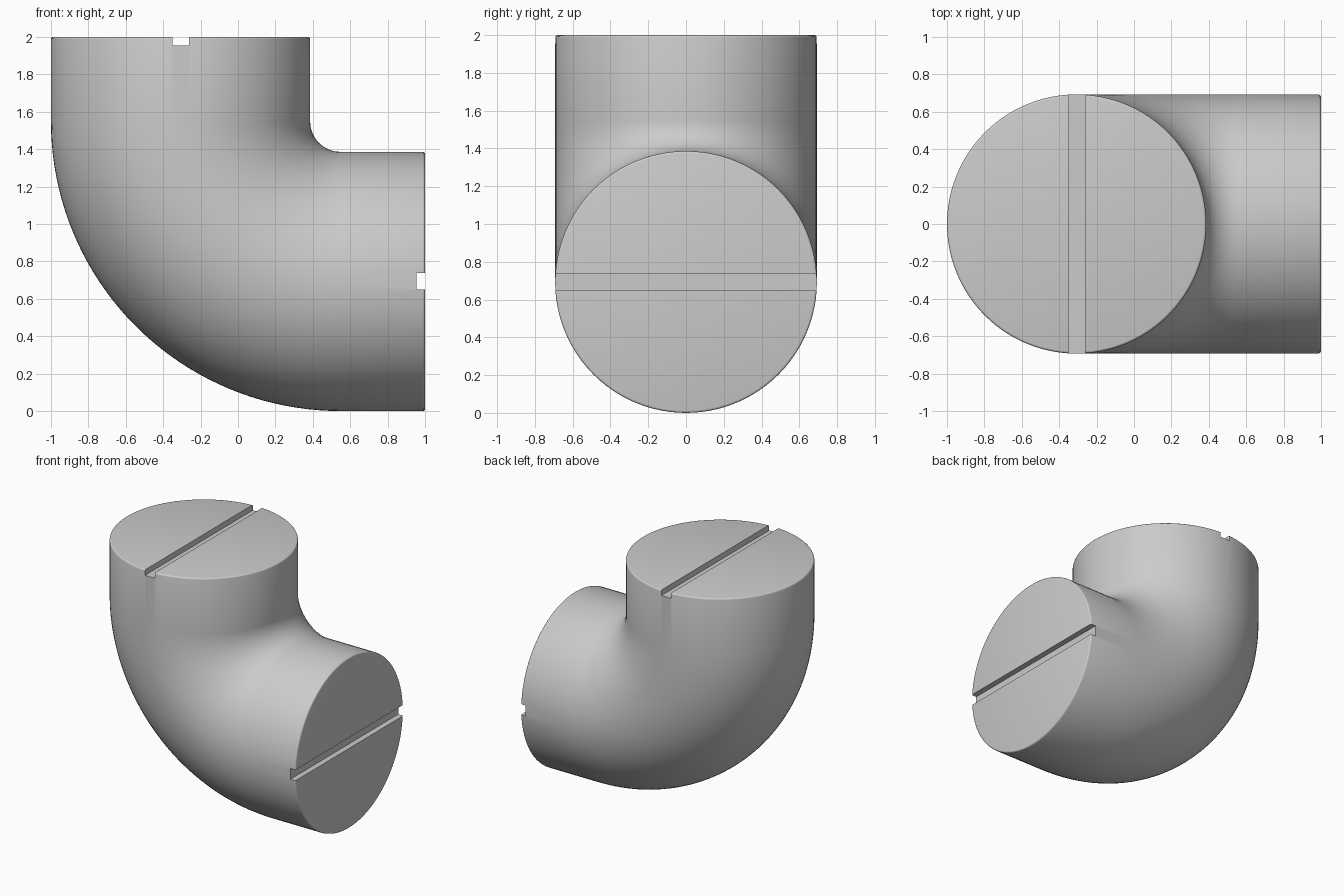
import bpy, bmesh, math
from mathutils import Vector

cube = bpy.data.objects.get("Cube")
if cube:
    bpy.data.objects.remove(cube, do_unlink=True)

R = 0.693             # pipe radius
BEND = 0.855          # bend radius of the centre line
AXIS = -1 + R         # x of the upright pipe axis
ROUND = 0.012         # rounding of the end rims
SIDES, STEPS = 96, 40
hub = Vector((AXIS + BEND, 0, R + BEND))

grey = bpy.data.materials.new("plain grey")
grey.use_nodes = True
colour = (0.6, 0.6, 0.6, 1)
grey.diffuse_color = colour
grey.node_tree.nodes["Principled BSDF"].inputs["Base Color"].default_value = colour

# Stations along the centre line: (centre, sideways direction, radius)
rim = [(ROUND * (1 - math.sin(a)), R - ROUND * (1 - math.cos(a)))
       for a in (math.radians(d) for d in (90, 60, 30, 0))]
top = [(Vector((AXIS, 0, 2 - drop)), Vector((1, 0, 0)), r) for drop, r in reversed(rim)]
top = top[::1]
top = sorted(top, key=lambda s: -s[0].z)
bend = []
for i in range(STEPS + 1):
    a = math.pi / 2 * i / STEPS
    side = Vector((math.cos(a), 0, math.sin(a)))
    bend.append((hub - side * BEND, side, R))
end = [(Vector((1 - drop, 0, R)), Vector((0, 0, 1)), r) for drop, r in rim]
end.sort(key=lambda s: s[0].x)

# Elbow: circular sections swept along the bend, closed with flat caps
bm = bmesh.new()
rings = []
for centre, side, r in top + bend + end:
    angles = [2 * math.pi * k / SIDES for k in range(SIDES)]
    rings.append([bm.verts.new(centre + side * r * math.cos(t) + Vector((0, r * math.sin(t), 0)))
                  for t in angles])
for a, b in zip(rings, rings[1:]):
    for k in range(SIDES):
        n = (k + 1) % SIDES
        bm.faces.new((a[k], a[n], b[n], b[k]))
bm.faces.new(rings[0])
bm.faces.new(rings[-1])
bmesh.ops.recalc_face_normals(bm, faces=bm.faces)
mesh = bpy.data.meshes.new("pipe_elbow")
bm.to_mesh(mesh)
bm.free()
elbow = bpy.data.objects.new("pipe_elbow", mesh)
mesh.materials.append(grey)
bpy.context.collection.objects.link(elbow)


# Straight slots cut across both end caps
def cut_slot(name, location, size):
    bpy.ops.mesh.primitive_cube_add(size=1, location=location)
    cutter = bpy.context.object
    cutter.name = name
    cutter.scale = size
    cutter.hide_render = True
    cutter.data.materials.append(grey)
    mod = elbow.modifiers.new(name, "BOOLEAN")
    mod.operation = "DIFFERENCE"
    mod.solver = "EXACT"
    mod.object = cutter
    bpy.context.view_layer.objects.active = elbow
    bpy.ops.object.modifier_apply(modifier=name)
    bpy.data.objects.remove(cutter, do_unlink=True)


WIDTH, DEPTH = 0.088, 0.045
cut_slot("top_slot", (AXIS, 0, 2), (WIDTH, 2, DEPTH * 2))
cut_slot("end_slot", (1, 0, R), (DEPTH * 2, 2, WIDTH))

bpy.ops.object.select_all(action="DESELECT")
elbow.select_set(True)
bpy.context.view_layer.objects.active = elbow
bpy.ops.object.shade_smooth_by_angle(angle=math.radians(35))
